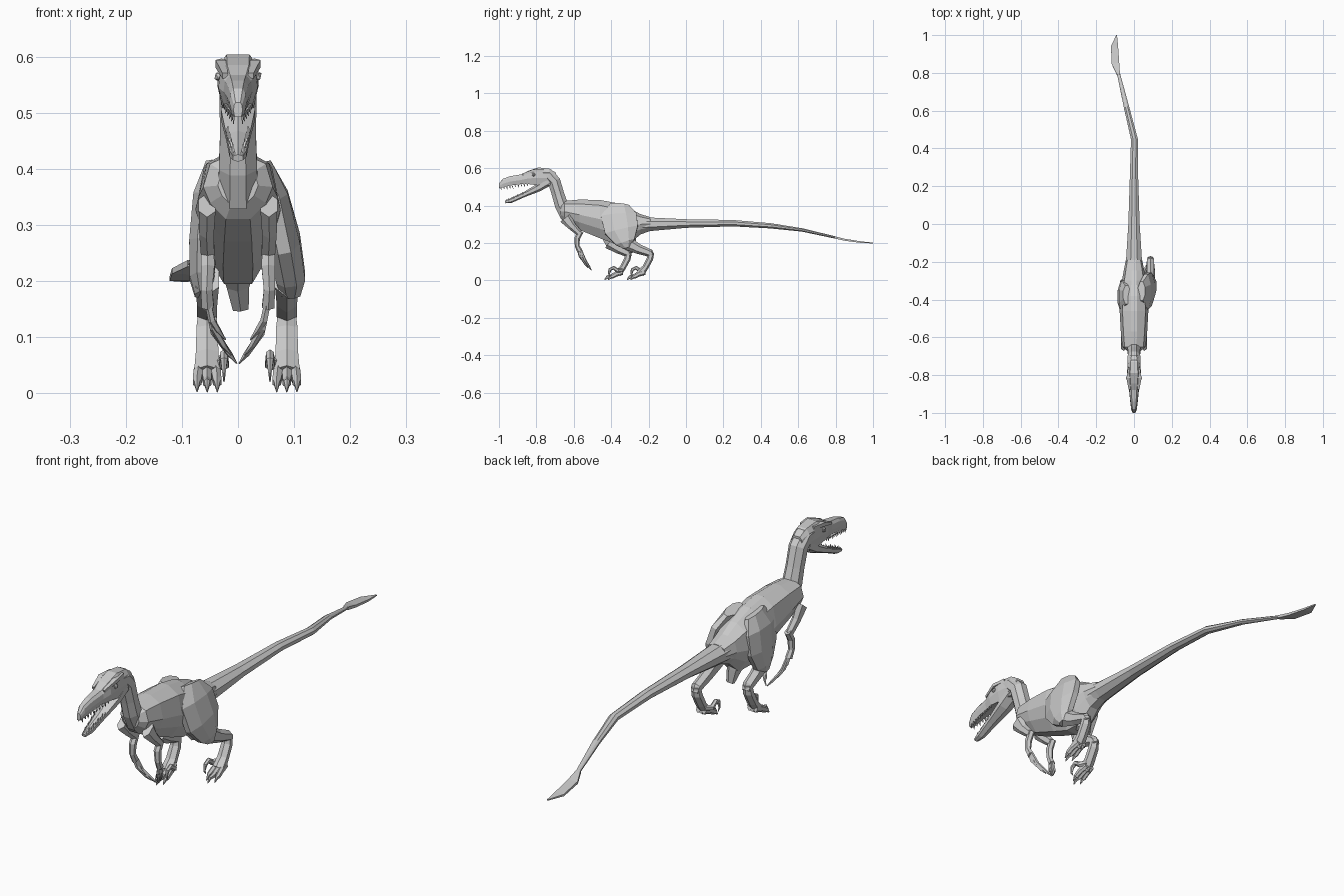
import bpy, bmesh, math
from mathutils import Vector, Matrix

def ngon(n):
    # flat-sided polygon with unit half width
    k = 1 / math.cos(math.pi / n)
    return [(k * math.cos(2 * math.pi * (i + .5) / n), k * math.sin(2 * math.pi * (i + .5) / n)) for i in range(n)]

def mirrored(half):
    return half + [(-x, z) for x, z in reversed(half)]

EGG = mirrored([(.22, 1), (.8, .72), (1, 0), (.8, -.5), (.35, -1)])
SKULL = mirrored([(.55, 1), (.9, .6), (1, -.15), (.75, -1)])

def add_loft(bm, path, profile, upright=False):
    """Skin a profile along (x, y, z, half width, half depth) stations."""
    pts = [Vector(p[:3]) for p in path]
    rings = []
    for i, p in enumerate(path):
        side, up = Vector((1, 0, 0)), Vector((0, 0, 1))
        if not upright:
            t = (pts[min(i + 1, len(pts) - 1)] - pts[max(i - 1, 0)]).normalized()
            side = (side - t * side.dot(t)).normalized()
            up = side.cross(t)
        rings.append([bm.verts.new(pts[i] + side * a * p[3] + up * b * p[4]) for a, b in profile])
    n = len(profile)
    for r, s in zip(rings, rings[1:]):
        for i in range(n):
            bm.faces.new((r[i], r[(i + 1) % n], s[(i + 1) % n], s[i]))
    bm.faces.new(rings[0])
    bm.faces.new(rings[-1])

def finish(name, bm):
    bmesh.ops.recalc_face_normals(bm, faces=bm.faces)
    me = bpy.data.meshes.new(name)
    bm.to_mesh(me)
    bm.free()
    ob = bpy.data.objects.new(name, me)
    bpy.context.collection.objects.link(ob)
    return ob

def loft(name, *paths, profile=None, upright=False):
    bm = bmesh.new()
    for p in paths:
        add_loft(bm, p, profile or ngon(6), upright)
    return finish(name, bm)

def slices(rows):
    # (y, top, bottom, half width) -> stations
    return [(0, y, (t + b) / 2, w, (t - b) / 2) for y, t, b, w in rows]

# torso
loft("torso", slices([
    (-.672, .405, .335, .036), (-.65, .425, .31, .062), (-.57, .432, .27, .07),
    (-.46, .43, .225, .076), (-.38, .415, .195, .072), (-.30, .385, .195, .064),
    (-.245, .355, .245, .054), (-.19, .338, .265, .043)]), profile=EGG, upright=True)

# pelvis wedge between the thighs
loft("pelvis", [(0, -.33, .25, .035, .06), (0, -.30, .195, .02, .03), (.005, -.285, .15, .014, .012)])

# tail, bending to one side and ending in a flat blade
loft("tail", [
    (0, -.25, .30, .046, .045), (0, -.19, .30, .042, .036), (0, 0, .304, .03, .023),
    (0, .25, .306, .022, .017), (.002, .45, .292, .018, .014), (-.04, .62, .27, .014, .009),
    (-.083, .80, .229, .008, .006)], profile=ngon(8))
blade = loft("tail_blade", [
    (-.082, .79, .231, .008, .006), (-.098, .85, .217, .02, .005),
    (-.103, .94, .204, .019, .004), (-.092, 1.0, .20, .002, .002)], profile=ngon(4))

# neck
loft("neck", [
    (0, -.63, .36, .036, .05), (0, -.667, .405, .034, .036), (0, -.684, .46, .032, .033),
    (0, -.705, .53, .033, .034), (0, -.735, .56, .034, .036), (0, -.78, .562, .032, .034)],
    profile=ngon(8))

# skull with tapering snout
loft("skull", slices([
    (-.695, .575, .52, .024), (-.73, .597, .508, .033), (-.79, .604, .508, .037),
    (-.845, .585, .515, .035), (-.88, .567, .515, .026), (-.94, .557, .507, .020),
    (-.98, .543, .497, .015), (-1.0, .518, .492, .008)]), profile=SKULL, upright=True)

# lower jaw, hanging open
loft("lower_jaw", [
    (0, -.735, .53, .031, .022), (0, -.79, .495, .030, .018), (0, -.87, .456, .021, .011),
    (0, -.935, .427, .015, .011), (0, -.967, .419, .009, .006)])

# brow ridges and eyes
loft("brow_ridges", *[[(s * .025, -.76, .59, .006, .006), (s * .031, -.815, .587, .009, .007),
                       (s * .023, -.875, .566, .005, .005)] for s in (-1, 1)], profile=ngon(4))
bm = bmesh.new()
for s in (-1, 1):
    bmesh.ops.create_icosphere(bm, subdivisions=1, radius=.011, matrix=Matrix.Translation((s * .032, -.815, .565)))
finish("eyes", bm)

# teeth: rows of small four-sided spikes
def teeth(name, a, b, count, length):
    bm = bmesh.new()
    a, b = Vector(a), Vector(b)
    for i in range(count):
        p = a.lerp(b, i / (count - 1))
        h = length * (1 if i % 2 else .7)
        for s in (-1, 1):
            add_loft(bm, [(s * p.x, p.y, p.z, .0025, .004),
                          (s * p.x, p.y + .004, p.z + h, .0003, .0003)], ngon(4))
    finish(name, bm)

teeth("upper_teeth", (.024, -.85, .517), (.008, -.99, .496), 10, -.017)
teeth("lower_teeth", (.019, -.865, .464), (.007, -.962, .422), 9, .017)

# arms and hooked fingers
arms, hands = [], []
for s in (-1, 1):
    arms.append([(s * .055, -.645, .335, .015, .03), (s * .056, -.61, .29, .013, .019),
                 (s * .054, -.568, .25, .012, .014)])
    arms.append([(s * .054, -.562, .262, .011, .013), (s * .054, -.582, .225, .012, .013),
                 (s * .056, -.582, .185, .010, .011), (s * .054, -.567, .155, .011, .013)])
    for x, y, z in ((.002, -.505, .053), (.012, -.525, .068), (.022, -.545, .095)):
        k = (.165 - z) / .112
        hands.append([(s * .054, -.57 + (y + .525) * .3, .165, .005, .006),
                      (s * (.054 - .012 * k), y - .035 * k, z + .055 * k, .0055, .006),
                      (s * (x + .014), y - .012, z + .018, .0045, .005),
                      (s * x, y, z, .001, .001)])
loft("arms", *arms)
loft("fingers", *hands, profile=ngon(5))

# thighs: the two legs are posed differently
loft("right_thigh", [(.04, -.355, .405, .02, .05), (.064, -.36, .35, .026, .095),
                     (.083, -.345, .27, .028, .09), (.094, -.325, .205, .026, .052),
                     (.094, -.315, .175, .017, .02)], profile=ngon(8))
loft("left_thigh", [(-.038, -.375, .405, .02, .05), (-.054, -.385, .35, .026, .085),
                    (-.062, -.385, .27, .025, .08), (-.064, -.395, .205, .022, .05),
                    (-.062, -.405, .175, .015, .02)], profile=ngon(8))

# shins, feet, toes and raised sickle claws, placed from the hock
def lower_leg(name, x, y, knee):
    s = 1 if x > 0 else -1
    loft(name + "_shin", [(x, knee, .205, .021, .033), (x, (knee + y) / 2, .168, .018, .023),
                          (x, y - .006, .145, .018, .018), (x, y + .006, .128, .014, .010)])
    loft(name + "_foot", [(x, y - .002, .15, .015, .015), (x, y - .008, .115, .019, .015),
                          (x, y - .032, .07, .020, .014), (x, y - .06, .036, .023, .018)])
    toes = []
    for d, reach in ((-1, .112), (0, .13), (1, .112)):
        toes.append([(x + d * .013, y - .035, .045, .008, .013),
                     (x + d * .016, y - .068, .034, .0085, .012),
                     (x + d * .018, y - .075 - reach * .15, .02, .0075, .010),
                     (x + d * .018, y - reach + .014, .018, .005, .008),
                     (x + d * .018, y - reach, .003, .001, .002)])
    loft(name + "_toes", *toes)
    cx = x - s * .03
    loft(name + "_sickle_claw", [(x - s * .014, y - .035, .055, .008, .010),
                                 (cx, y - .06, .052, .009, .010), (cx, y - .082, .068, .007, .009),
                                 (cx, y - .102, .058, .006, .008), (cx, y - .107, .036, .003, .005),
                                 (cx, y - .098, .02, .001, .001)])

lower_leg("right", .087, -.185, -.325)
lower_leg("left", -.055, -.305, -.41)
